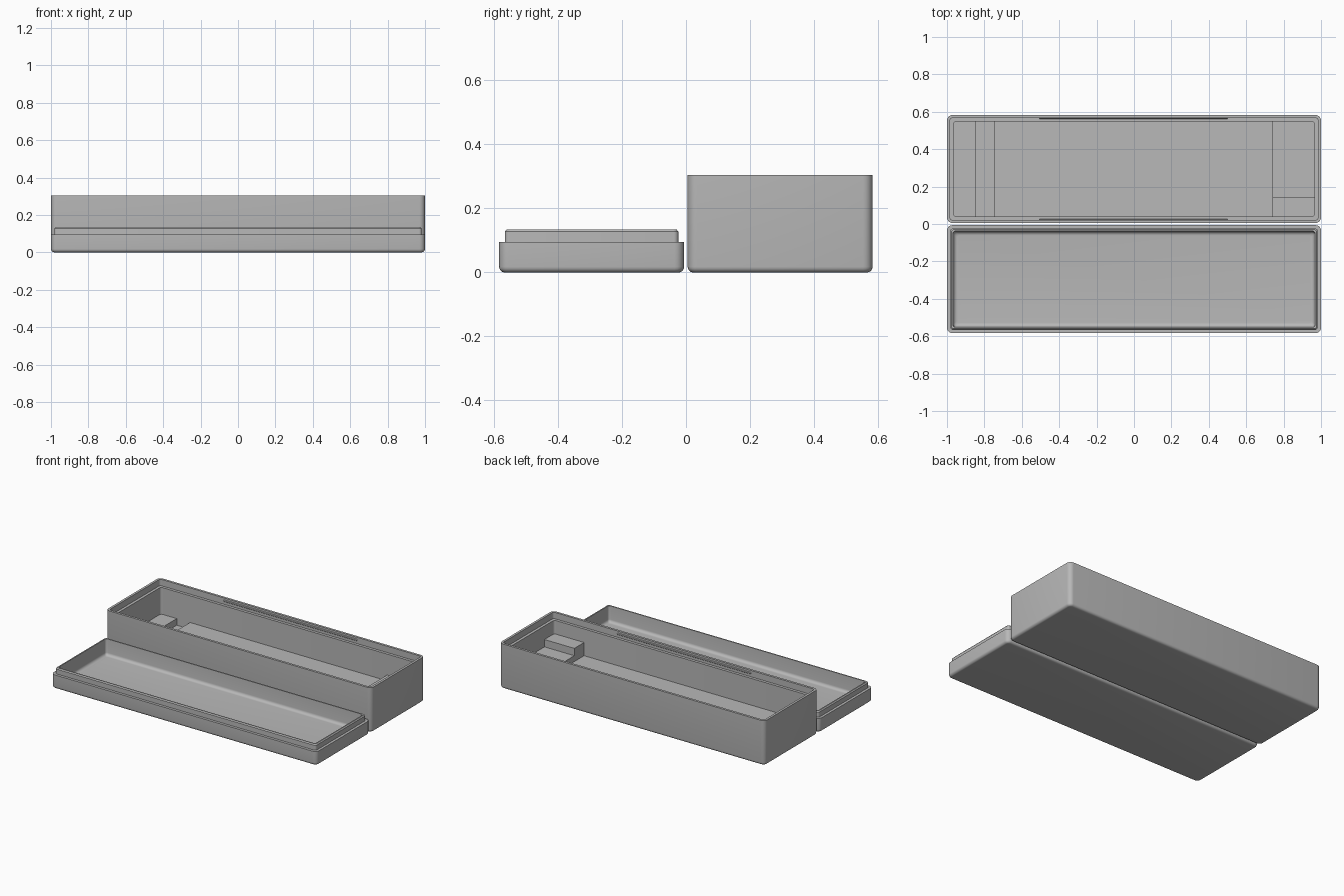
import bpy, bmesh, math
from mathutils import Vector

old = bpy.data.objects.get("Cube")
if old:
    bpy.data.objects.remove(old, do_unlink=True)

grey = bpy.data.materials.new("matte grey")
grey.use_nodes = True
colour = (0.48, 0.48, 0.48, 1)
grey.diffuse_color = colour
grey.node_tree.nodes["Principled BSDF"].inputs["Base Color"].default_value = colour

HALF_X, HALF_Y, CORNER = 1.0, 0.289, 0.03
BOX_Y, LID_Y = 0.294, -0.295
STEPS = 5


def finish(name, bm):
    bmesh.ops.recalc_face_normals(bm, faces=bm.faces)
    mesh = bpy.data.meshes.new(name)
    bm.to_mesh(mesh)
    bm.free()
    mesh.materials.append(grey)
    obj = bpy.data.objects.new(name, mesh)
    bpy.context.collection.objects.link(obj)
    bpy.ops.object.select_all(action="DESELECT")
    obj.select_set(True)
    bpy.context.view_layer.objects.active = obj
    bpy.ops.object.shade_smooth_by_angle(angle=math.radians(30))
    return obj


def ring(bm, inset, z, cy):
    """Rounded rectangle loop, inset from the outer wall."""
    r = max(CORNER - inset, 0.014)
    verts = []
    for quarter, (sx, sy) in enumerate([(1, 1), (-1, 1), (-1, -1), (1, -1)]):
        for i in range(STEPS + 1):
            a = math.pi / 2 * (quarter + i / STEPS)
            x = sx * (HALF_X - inset - r) + r * math.cos(a)
            y = sy * (HALF_Y - inset - r) + r * math.sin(a)
            verts.append(bm.verts.new((x, cy + y, z)))
    return verts


def fillet(inset, z, radius, inside=False):
    """Profile points (inset, z) of a quarter-round bottom edge."""
    pts = []
    for i in range(STEPS + 1):
        a = math.pi / 2 * i / STEPS
        pts.append((inset + radius * (1 - math.sin(a)), z + radius * (1 - math.cos(a))))
    return pts[::-1] if inside else pts


def shell(name, profile, cy):
    """Loft the wall profile round the tray and close both floor faces."""
    bm = bmesh.new()
    rings = [ring(bm, inset, z, cy) for inset, z in profile]
    for low, high in zip(rings, rings[1:]):
        for i in range(len(low)):
            j = (i + 1) % len(low)
            bm.faces.new((low[i], low[j], high[j], high[i]))
    bm.faces.new(rings[0])
    bm.faces.new(rings[-1])
    return finish(name, bm)


def block(name, x0, x1, y0, y1, z0, z1):
    bm = bmesh.new()
    bmesh.ops.create_cube(bm, size=1)
    bmesh.ops.scale(bm, vec=(x1 - x0, y1 - y0, z1 - z0), verts=bm.verts)
    bmesh.ops.translate(bm, vec=((x0 + x1) / 2, (y0 + y1) / 2, (z0 + z1) / 2), verts=bm.verts)
    return finish(name, bm)


# Deep tray with a rebate round its rim
shell("box_shell", fillet(0, 0, 0.018) + [
    (0, 0.305), (0.016, 0.305), (0.016, 0.262), (0.035, 0.262), (0.035, 0.035)], BOX_Y)

# Shallow lid with a raised lip and a rounded inner floor edge
shell("lid_shell", fillet(0, 0, 0.018) + [
    (0, 0.095), (0.018, 0.095), (0.018, 0.128), (0.024, 0.135), (0.032, 0.135)]
    + fillet(0.035, 0.025, 0.02, True), LID_Y)

# Raised floors inside the tray, leaving a cross groove near one end
back, front = BOX_Y + 0.256, BOX_Y - 0.256
block("end_floor", -0.967, -0.845, front, back, 0.03, 0.08)
block("main_floor", -0.745, 0.75, front, back, 0.03, 0.08)
block("end_step", 0.74, 0.967, front, back, 0.03, 0.12)
block("end_pedestal", 0.74, 0.967, front, 0.145, 0.03, 0.17)

# Snap beads along both long sides of the rebate
for side, label in ((-1, "front"), (1, "back")):
    y = BOX_Y + side * (HALF_Y - 0.016)
    bm = bmesh.new()
    end = [bm.verts.new((-0.505, y + dy * side, z))
           for dy, z in ((0.004, 0.276), (-0.005, 0.283), (-0.005, 0.288), (0.004, 0.295))]
    face = bm.faces.new(end)
    out = bmesh.ops.extrude_face_region(bm, geom=[face], use_keep_orig=True)
    moved = [v for v in out["geom"] if isinstance(v, bmesh.types.BMVert)]
    bmesh.ops.translate(bm, vec=Vector((1.005, 0, 0)), verts=moved)
    finish(label + "_snap_bead", bm)
